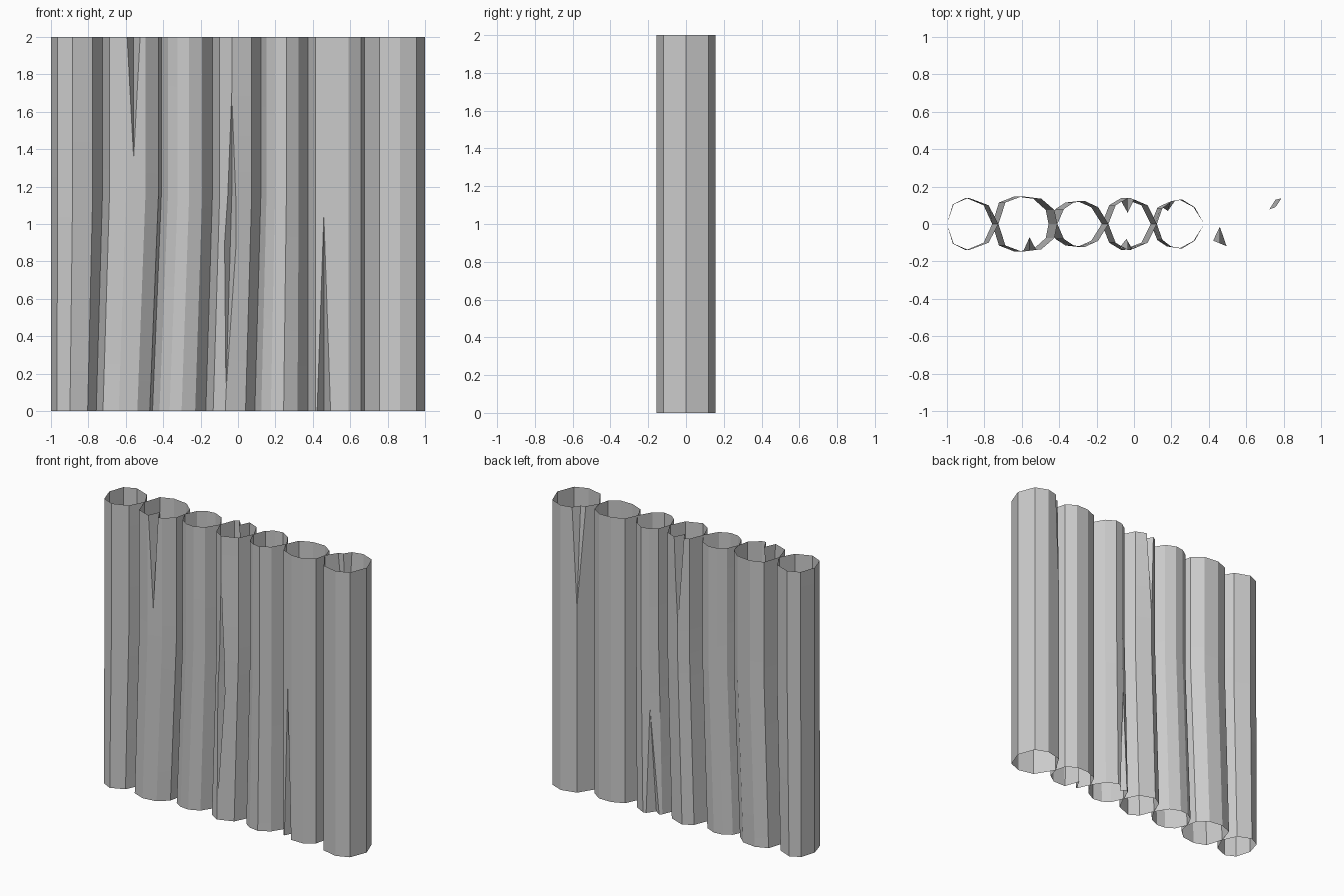
import bpy
import bmesh
from math import radians

cube = bpy.data.objects.get("Cube")
if cube:
    bpy.data.objects.remove(cube, do_unlink=True)

grey = bpy.data.materials.new("plain_grey")
grey.use_nodes = True
grey.diffuse_color = (0.6, 0.6, 0.6, 1)
grey.node_tree.nodes["Principled BSDF"].inputs["Base Color"].default_value = (0.6, 0.6, 0.6, 1)

HEIGHT = 2.0
BEND = 1.15      # above this height the logs run straight up
FRONT, BACK = -1, 1

# Where neighbouring logs touch, and how far each seam leans at the ground
seams = [-1, -0.725, -0.41, -0.137, 0.122, 0.375, 0.675, 1]
leans = [0, -0.033, -0.047, -0.035, -0.032, 0, 0, 0]

# Half outline of each log: (fraction across the width, depth)
outlines = [
    [(0.13, 0.105), (0.42, 0.14), (0.81, 0.1)],
    [(0.12, 0.115), (0.4, 0.148), (0.73, 0.135), (0.95, 0.075)],
    [(0.13, 0.08), (0.32, 0.115), (0.545, 0.122), (0.8, 0.09)],
    [(0.15, 0.1), (0.42, 0.143), (0.81, 0.1)],
    [(0.12, 0.085), (0.3, 0.12), (0.54, 0.13), (0.8, 0.09)],
    [(0.13, 0.085), (0.41, 0.12), (0.72, 0.12), (0.94, 0.075)],
    [(0.25, 0.13), (0.585, 0.155), (0.86, 0.12)],
]

# Cracks by log and side: centre fraction, half width, tip depth, widest height, length
cracks = {
    (1, FRONT): (0.53, 0.11, 0.07, HEIGHT, 0.65),
    (3, BACK): (0.4, 0.13, 0.06, HEIGHT, 0.6),
    (3, FRONT): (0.4, 0.12, 0.08, 0.9, 0.8),
    (4, BACK): (0.32, 0.14, 0.07, 0, 0.75),
    (5, FRONT): (0.28, 0.12, 0.015, 0, 1.05),
    (6, BACK): (0.25, 0.1, 0.09, HEIGHT, 0.7),
}


def depth_at(outline, f):
    """Depth of the outline at a fraction of the width."""
    points = [(0, 0)] + outline + [(1, 0)]
    for (fa, da), (fb, db) in zip(points, points[1:]):
        if fa <= f <= fb:
            return da + (db - da) * (f - fa) / (fb - fa)


def half_ring(outline, crack, z):
    """Outline points of one side, with the crack opened for this height."""
    if not crack:
        return list(outline)
    centre, half, tip, widest, length = crack
    opening = max(0, 1 - abs(z - widest) / length)
    rim = depth_at(outline, centre)
    points = [p for p in outline if abs(p[0] - centre) > half]
    for side in (-1, 1):
        f = centre + side * half * opening
        points.append((f, depth_at(outline, f)))
    points.append((centre, rim + (tip - rim) * opening))
    # Order along the width; a closed crack gives three equal points
    return sorted(points)


def make_log(index, name):
    outline = outlines[index]
    heights = {0, BEND, HEIGHT}
    for side in (FRONT, BACK):
        if (index, side) in cracks:
            widest, length = cracks[index, side][3:]
            heights |= {z for z in (widest - length, widest, widest + length) if 0 <= z <= HEIGHT}

    bm = bmesh.new()
    rings = []
    for z in sorted(heights):
        lean = max(0, 1 - z / BEND)
        left, right = (seams[i] + leans[i] * lean for i in (index, index + 1))
        front = half_ring(outline, cracks.get((index, FRONT)), z)
        back = half_ring(outline, cracks.get((index, BACK)), z)
        loop = [(0, 0)] + [(f, -d) for f, d in front] + [(1, 0)] + [(f, d) for f, d in reversed(back)]
        rings.append([bm.verts.new((left + (right - left) * f, y, z)) for f, y in loop])

    # Open tube walls between the rings
    for low, high in zip(rings, rings[1:]):
        for i in range(len(low)):
            j = (i + 1) % len(low)
            bm.faces.new((low[i], low[j], high[j], high[i]))
    bmesh.ops.remove_doubles(bm, verts=bm.verts, dist=0.0005)

    mesh = bpy.data.meshes.new(name)
    bm.to_mesh(mesh)
    bm.free()
    mesh.materials.append(grey)
    log = bpy.data.objects.new(name, mesh)
    bpy.context.collection.objects.link(log)
    return log


bpy.ops.object.select_all(action="DESELECT")
for index in range(len(outlines)):
    log = make_log(index, f"log_{index + 1}")
    log.select_set(True)
    bpy.context.view_layer.objects.active = log
bpy.ops.object.shade_smooth_by_angle(angle=radians(15))
